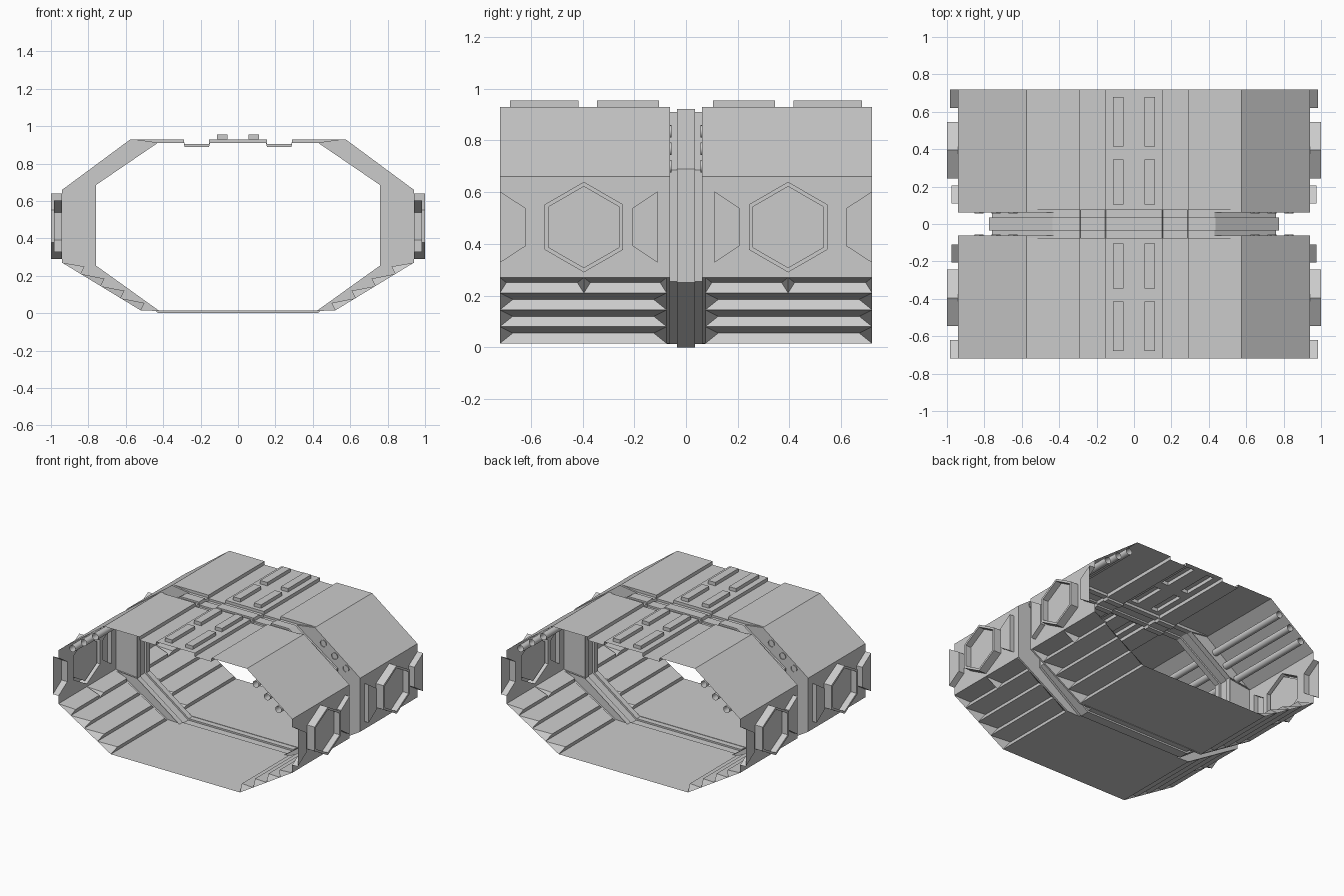
import bpy, bmesh
from math import radians, sin, cos, pi
from mathutils import Vector, Matrix
from mathutils.geometry import tessellate_polygon

if "Cube" in bpy.data.objects:
    bpy.data.objects.remove(bpy.data.objects["Cube"])

Y0, Y1 = 0.075, 0.72          # one corridor section, mirrored to the other

# Half profiles (x, z), from roof centre to floor centre
OUTER = [(0, .93), (.155, .93), (.155, .905), (.29, .905), (.29, .93), (.575, .93),
         (.94, .66), (.94, .27), (.52, .015), (0, .015)]
INNER = [(0, .91), (.15, .91), (.155, .89), (.285, .89), (.29, .91), (.43, .91),
         (.76, .685), (.76, .255), (.42, .012), (0, .012)]
RIB = [(0, .922), (.15, .922), (.155, .902), (.285, .902), (.29, .922), (.435, .922),
       (.775, .69), (.775, .25), (.425, 0), (0, 0)]


def finish(name, bm, smooth=False):
    bmesh.ops.remove_doubles(bm, verts=bm.verts, dist=1e-5)
    bmesh.ops.recalc_face_normals(bm, faces=bm.faces)
    me = bpy.data.meshes.new(name)
    bm.to_mesh(me)
    bm.free()
    ob = bpy.data.objects.new(name, me)
    bpy.context.collection.objects.link(ob)
    mod = ob.modifiers.new("Mirror", 'MIRROR')
    mod.use_axis = (True, True, False)
    if smooth:
        me.polygons.foreach_set("use_smooth", [True] * len(me.polygons))
    return ob


def face(bm, pts):
    return bm.faces.new([bm.verts.new(p) for p in pts])


def loft(bm, rows):
    """Quads between successive rows of points."""
    for a, b in zip(rows, rows[1:]):
        for i in range(len(a) - 1):
            face(bm, (a[i], a[i + 1], b[i + 1], b[i]))


def row(profile, y):
    return [(x, y, z) for x, z in profile]


def bump(bm, f, offset, inset=0):
    if inset:
        bmesh.ops.inset_individual(bm, faces=[f], thickness=inset)
    new = bmesh.ops.extrude_discrete_faces(bm, faces=[f])['faces'][0]
    bmesh.ops.translate(bm, verts=new.verts, vec=offset)


# Roof: side steps and slope, plus the centre panel with raised hollow lights
bm = bmesh.new()
loft(bm, [row(OUTER[1:7], Y0), row(OUTER[1:7], Y1)])
xs = [0, .055, .112, .155]
ys = [Y0, .105, .345, .415, .68, Y1]
for i in range(3):
    for j in range(5):
        f = face(bm, [(xs[i], ys[j], .93), (xs[i + 1], ys[j], .93),
                      (xs[i + 1], ys[j + 1], .93), (xs[i], ys[j + 1], .93)])
        if i == 1 and j in (1, 3):
            bump(bm, f, (0, 0, .025))
finish("roof", bm)

# Side wall with a hexagonal window and two half-hexagon bosses
ZC = .465
CY = .395


def hexagon(r):
    return [(CY + r * sin(k * pi / 3), ZC + r * cos(k * pi / 3)) for k in range(6)]


def at(x, pts):
    return [Vector((x, y, z)) for y, z in pts]


def ring(pts):
    return pts + pts[:1]


big, small = hexagon(.175), hexagon(.157)
half_in = [(.11, ZC - .138), (.207, ZC - .073), (.207, ZC + .073), (.11, ZC + .138)]
half_out = [(Y1, ZC - .138), (.62, ZC - .073), (.62, ZC + .073), (Y1, ZC + .138)]
border = [(Y0, .27), (Y1, .27)] + half_out + [(Y1, .66), (Y0, .66)]

bm = bmesh.new()
loops = [border, big, half_in]
flat = at(.94, border + big + half_in)
for tri in tessellate_polygon([[Vector((y, z, 0)) for y, z in l] for l in loops]):
    face(bm, [flat[i] for i in tri])
loft(bm, [ring(at(.94, big)), ring(at(1.0, big)), ring(at(1.0, small)), ring(at(.955, small))])
face(bm, at(.955, small))
loft(bm, [ring(at(.94, half_in)), ring(at(.975, half_in))])
face(bm, at(.975, half_in))
loft(bm, [at(.94, half_out), at(.985, half_out)])
face(bm, at(.985, half_out))
finish("side_wall", bm)

# Lower slope: four rows of wedge louvres with tapered ends
bm = bmesh.new()
zs = [.015, .08, .145, .21, .27]
for k in range(4):
    za, zb = zs[k], zs[k + 1]
    xa, xb = (.52 + (z - .015) * .42 / .255 for z in (za, zb))
    xp, zp = xa - .02, za + .04
    spans = [(Y0, Y1)] if k < 3 else [(Y0, .395), (.395, Y1)]
    for a, b in spans:
        e = .05 if k < 3 else .025
        p, q = (xp, a + e, zp), (xp, b - e, zp)
        face(bm, [(xa, a, za), (xa, b, za), q, p])
        face(bm, [p, q, (xb, b, zb), (xb, a, zb)])
        face(bm, [(xa, a, za), p, (xb, a, zb)])
        face(bm, [(xa, b, za), (xb, b, zb), q])
finish("lower_louvres", bm)

# Floor
bm = bmesh.new()
loft(bm, [row(OUTER[8:], Y0), row(OUTER[8:], Y1)])
finish("floor", bm)

# Flange closing each section beside the centre gap, with inset panels
bm = bmesh.new()
for i in range(9):
    f = face(bm, [(x, Y0, z) for x, z in (OUTER[i], OUTER[i + 1], INNER[i + 1], INNER[i])])
    if i in (5, 6, 7):
        bump(bm, f, (0, -.013, 0), .025 if i == 6 else .016)
finish("flange", bm)

# Centre rib: strip between the flanges with a channel round the middle
bm = bmesh.new()
loft(bm, [row(INNER, Y0), row(INNER, .035), row(RIB, .035), row(RIB, 0)])
finish("centre_rib", bm)

# Open pipes under the upper slope
bm = bmesh.new()
slope = Vector((.365, 0, -.27))
inward = Vector((-.27, 0, -.365)).normalized()
ya, yb = .056, Y1
for t in (.25, .5, .75):
    c = Vector((.575, (ya + yb) / 2, .93)) + slope * t + inward * .034
    bmesh.ops.create_cone(bm, cap_ends=False, segments=16, radius1=.024, radius2=.024,
                          depth=yb - ya,
                          matrix=Matrix.Translation(c) @ Matrix.Rotation(radians(90), 4, 'X'))
finish("pipes", bm, smooth=True)
